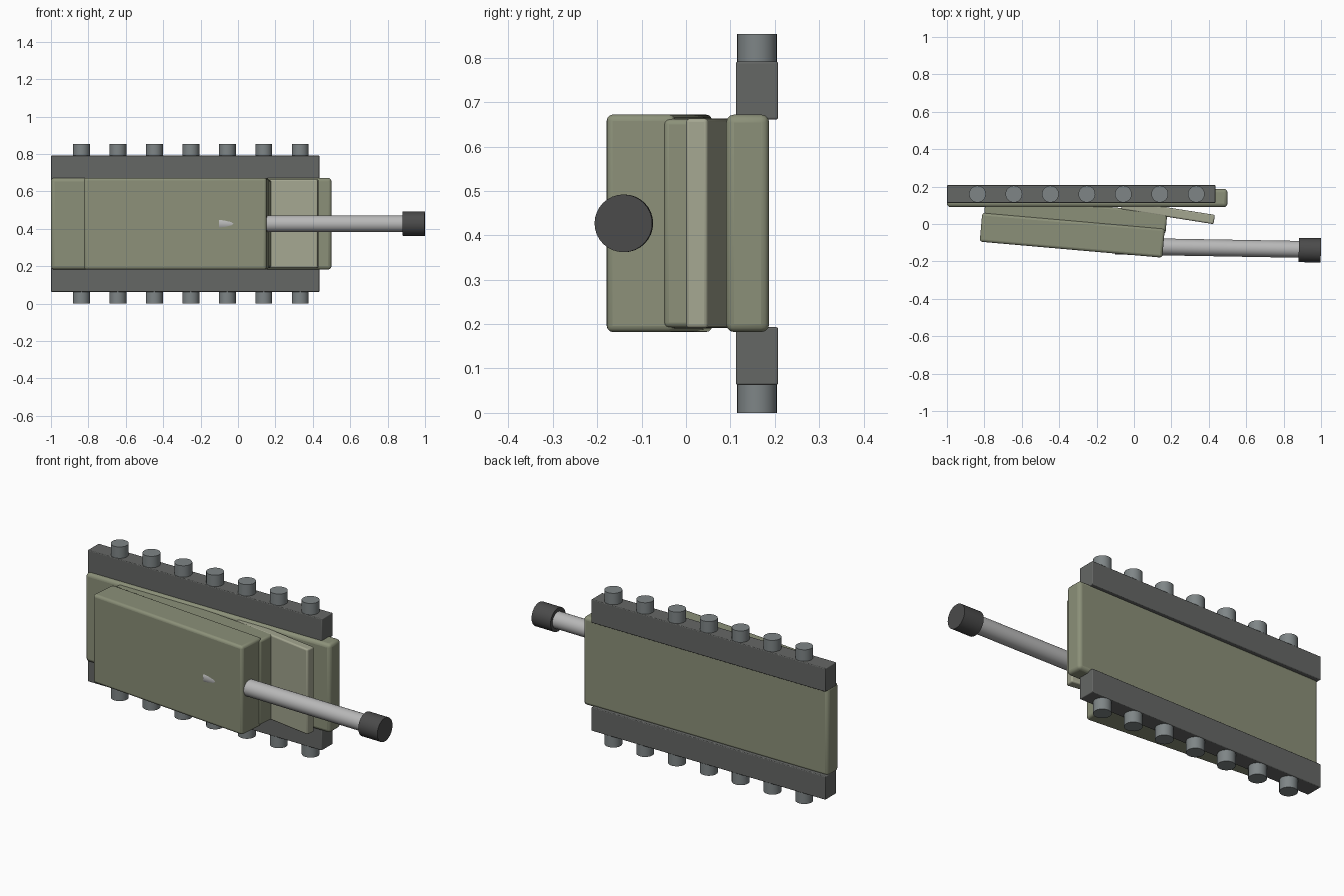
import bpy
from math import radians, pi

if "Cube" in bpy.data.objects:
    bpy.data.objects.remove(bpy.data.objects["Cube"])


def material(name, rgb):
    m = bpy.data.materials.new(name)
    m.diffuse_color = (*rgb, 1)
    m.use_nodes = True
    m.node_tree.nodes["Principled BSDF"].inputs["Base Color"].default_value = m.diffuse_color
    return m


OLIVE = material("olive", (0.26, 0.28, 0.19))
PALE = material("pale_olive", (0.37, 0.38, 0.28))
RUBBER = material("dark_rubber", (0.13, 0.135, 0.13))
STEEL = material("blue_steel", (0.21, 0.235, 0.24))
METAL = material("light_metal", (0.48, 0.48, 0.48))
DARK = material("dark_metal", (0.07, 0.07, 0.07))


def finish(ob, name, mat):
    ob.name = name
    ob.data.materials.append(mat)
    bpy.ops.object.shade_smooth_by_angle(angle=radians(35))


def box(name, center, size, mat, bevel, tilt=0):
    bpy.ops.mesh.primitive_cube_add(size=1, location=center)
    ob = bpy.context.object
    ob.scale = size
    bpy.ops.object.transform_apply(location=False, rotation=False, scale=True)
    ob.rotation_euler.z = radians(tilt)
    mod = ob.modifiers.new("bevel", 'BEVEL')
    mod.width = bevel
    mod.segments = 3
    finish(ob, name, mat)
    return ob


def rod(name, center, radius, depth, mat, rot=(0, 0, 0), sides=32):
    bpy.ops.mesh.primitive_cylinder_add(vertices=sides, radius=radius, depth=depth,
                                        location=center, rotation=rot)
    finish(bpy.context.object, name, mat)


MID = 0.427  # height of the symmetry plane; the tank lies on its side

# Hull, sloped front plate and turret
box("hull", (-0.25, 0.139, MID), (1.5, 0.097, 0.49), OLIVE, 0.018)
box("front_plate", (0.182, 0.063, MID), (0.50, 0.05, 0.472), PALE, 0.008, -9)
box("turret_base", (-0.312, 0.049, MID), (0.975, 0.115, 0.47), OLIVE, 0.012, -5)
box("turret", (-0.33, -0.06, MID), (0.98, 0.155, 0.49), OLIVE, 0.014, -5)

# Gun barrel and muzzle, drooping slightly
aim = (0, pi / 2, radians(-1))
rod("gun_barrel", (0.4, -0.127, MID), 0.045, 1.0, METAL, aim)
rod("muzzle", (0.94, -0.140, MID), 0.065, 0.118, DARK, aim)

# Tracks and road wheels on both sides
for side, label in ((1, "upper"), (-1, "lower")):
    box(f"{label}_track", (-0.2825, 0.16, MID + side * 0.299),
        (1.435, 0.095, 0.13), RUBBER, 0.004)
    for i in range(7):
        rod(f"{label}_wheel_{i + 1}", (-0.837 + i * 0.195, 0.16, MID + side * 0.377),
            0.045, 0.1, STEEL, sides=24)
